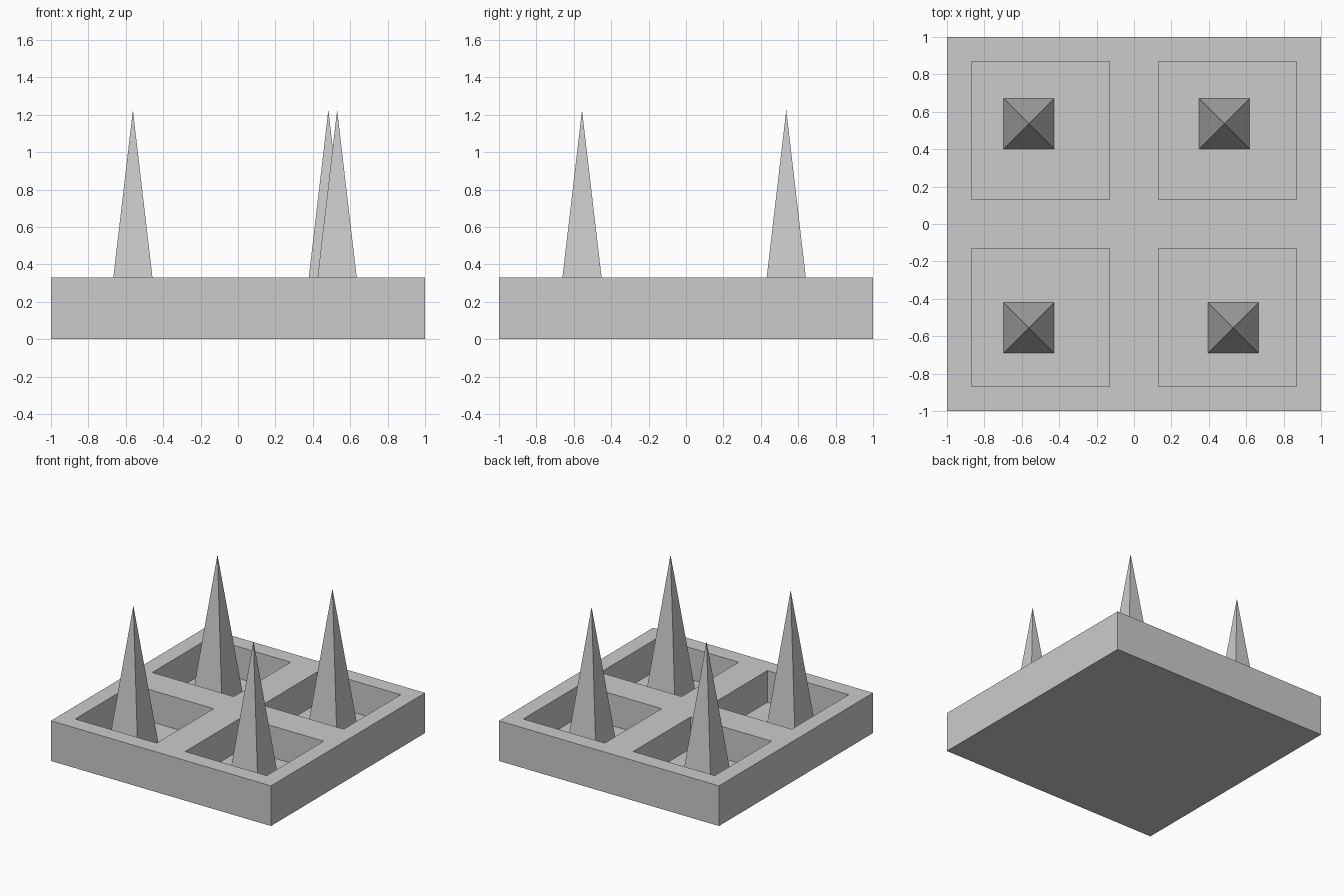
import bpy
import math

if "Cube" in bpy.data.objects:
    bpy.data.objects.remove(bpy.data.objects["Cube"])

TOP, FLOOR, APEX = 0.33, 0.07, 1.225


def box(name, centre, size):
    bpy.ops.mesh.primitive_cube_add(size=1, location=centre)
    ob = bpy.context.object
    ob.name = name
    ob.scale = size
    bpy.ops.object.transform_apply(location=True, rotation=False, scale=True)
    return ob


def spike(name, x, y, half_width=0.135):
    bpy.ops.mesh.primitive_cone_add(
        vertices=4, radius1=half_width * math.sqrt(2), radius2=0,
        depth=APEX - FLOOR, location=(x, y, (APEX + FLOOR) / 2),
        rotation=(0, 0, math.pi / 4))
    bpy.context.object.name = name


# Square tray block
tray = box("tray", (0, 0, TOP / 2), (2, 2, TOP))

# Four square pockets cut down to the floor
for i, (sx, sy) in enumerate([(-1, -1), (1, -1), (-1, 1), (1, 1)]):
    cutter = box(f"pocket_cutter_{i + 1}", (sx * 0.5, sy * 0.5, FLOOR + 0.25),
                 (0.74, 0.74, 0.5))
    cutter.hide_render = True
    cut = tray.modifiers.new(f"pocket_{i + 1}", 'BOOLEAN')
    cut.operation = 'DIFFERENCE'
    cut.solver = 'EXACT'
    cut.object = cutter
    bpy.context.view_layer.objects.active = tray
    bpy.ops.object.modifier_apply(modifier=cut.name)
    bpy.data.objects.remove(cutter, do_unlink=True)

# One four-sided spike standing in each pocket
spike("spike_front_left", -0.562, -0.556)
spike("spike_front_right", 0.53, -0.556)
spike("spike_back_left", -0.562, 0.536)
spike("spike_back_right", 0.483, 0.536)
